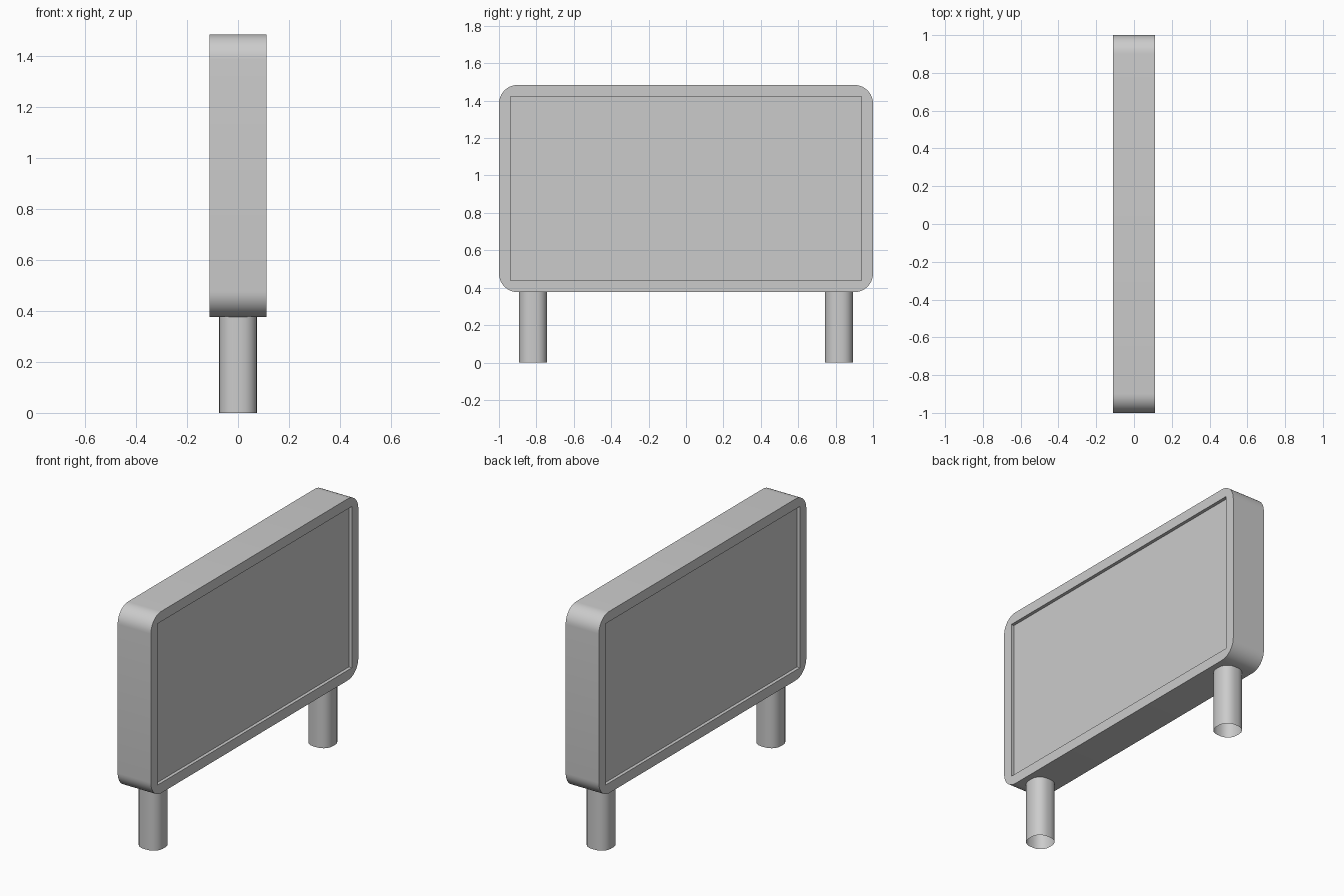
import bpy, bmesh, math
from mathutils import Matrix, Vector

if "Cube" in bpy.data.objects:
    bpy.data.objects.remove(bpy.data.objects["Cube"])


def rounded_rect(w, h, r, seg):
    """Counter-clockwise outline of a rounded rectangle with half sizes w, h."""
    pts = []
    for i, (sx, sy) in enumerate([(1, 1), (-1, 1), (-1, -1), (1, -1)]):
        for k in range(seg + 1):
            a = math.radians(90 * (i + k / seg))
            pts.append((sx * (w - r) + r * math.cos(a), sy * (h - r) + r * math.sin(a)))
    return pts


def prism(name, outline, z0, z1, matrix, capped=True):
    bm = bmesh.new()
    low = [bm.verts.new((x, y, z0)) for x, y in outline]
    top = [bm.verts.new((x, y, z1)) for x, y in outline]
    n = len(outline)
    for i in range(n):
        j = (i + 1) % n
        bm.faces.new((low[i], low[j], top[j], top[i]))
    if capped:
        bm.faces.new(low[::-1])
        bm.faces.new(top)
    bm.transform(matrix)
    me = bpy.data.meshes.new(name)
    bm.to_mesh(me)
    bm.free()
    ob = bpy.data.objects.new(name, me)
    bpy.context.collection.objects.link(ob)
    return ob


def activate(ob):
    bpy.ops.object.select_all(action='DESELECT')
    ob.select_set(True)
    bpy.context.view_layer.objects.active = ob


HALF_T, DEPTH = 0.112, 0.02
MID_Z = 0.93

# Maps outline x, y and depth to world y, z and x
side_on = Matrix(((0, 0, 1, 0), (1, 0, 0, 0), (0, 1, 0, MID_Z), (0, 0, 0, 1)))

# Rounded sign cabinet
cabinet = prism("sign_cabinet", rounded_rect(1.0, 0.554, 0.1, 10), -HALF_T, HALF_T, side_on)

# Recessed display panel on both faces
w, h = 0.938, 0.492
rect = [(w, h), (-w, h), (-w, -h), (w, -h)]
for s in (-1, 1):
    z0, z1 = sorted((s * (HALF_T - DEPTH), s * (HALF_T + 0.1)))
    cutter = prism("recess_cutter", rect, z0, z1, side_on)
    cutter.hide_render = True
    mod = cabinet.modifiers.new("recess", 'BOOLEAN')
    mod.operation = 'DIFFERENCE'
    mod.solver = 'EXACT'
    mod.object = cutter
    activate(cabinet)
    bpy.ops.object.modifier_apply(modifier=mod.name)
    bpy.data.objects.remove(cutter)

# Open tubular legs
legs = [prism(name, rounded_rect(0.075, 0.075, 0.062, 5), 0, 0.378,
              Matrix.Translation(Vector((0, y, 0))), capped=False)
        for name, y in (("left_leg", -0.818), ("right_leg", 0.818))]

for ob in [cabinet] + legs:
    activate(ob)
    bpy.ops.object.shade_smooth_by_angle(angle=math.radians(35))
